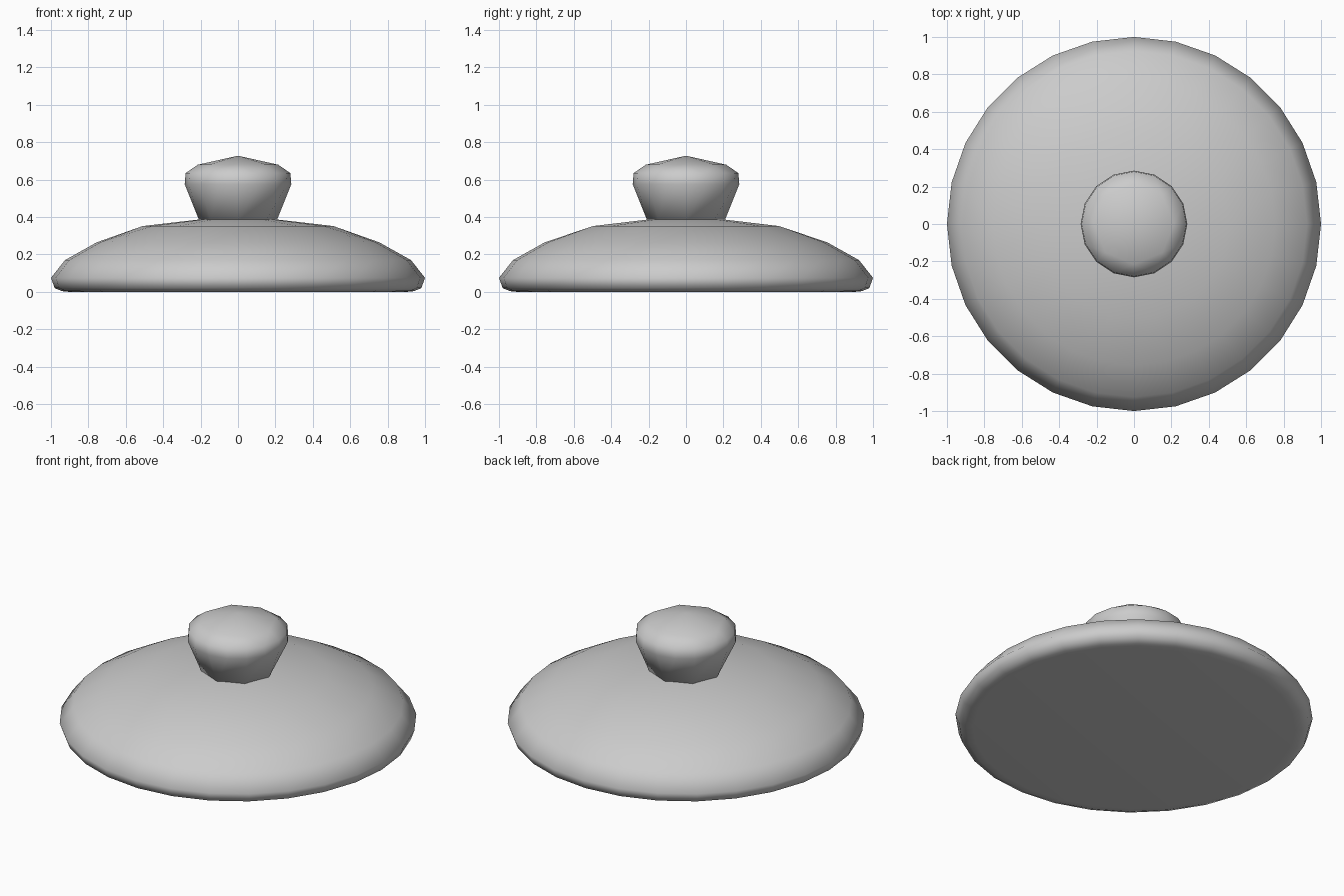
import bpy, bmesh
from math import cos, sin, tau, radians

default = bpy.data.objects.get("Cube")
if default:
    bpy.data.objects.remove(default)

# Single plain grey finish
grey = bpy.data.materials.new("plain_grey")
grey.use_nodes = True
colour = (0.6, 0.6, 0.6, 1)
grey.diffuse_color = colour
grey.node_tree.nodes["Principled BSDF"].inputs["Base Color"].default_value = colour


def turned_part(name, profile):
    """Turn (radius, height, sides) rings, bottom to top, into a closed solid."""
    bm = bmesh.new()
    rings = [[bm.verts.new((r * cos(tau * i / n), r * sin(tau * i / n), z))
              for i in range(n)] for r, z, n in profile]
    for low, high in zip(rings, rings[1:]):
        steps = max(len(low), len(high))

        def pick(ring, i):
            return ring[(i * len(ring) // steps) % len(ring)]

        for i in range(steps):
            corners = [pick(low, i), pick(low, i + 1), pick(high, i + 1), pick(high, i)]
            bm.faces.new(list(dict.fromkeys(corners)))
    bmesh.ops.recalc_face_normals(bm, faces=bm.faces)
    mesh = bpy.data.meshes.new(name)
    bm.to_mesh(mesh)
    bm.free()
    mesh.materials.append(grey)
    part = bpy.data.objects.new(name, mesh)
    bpy.context.collection.objects.link(part)
    bpy.ops.object.select_all(action="DESELECT")
    part.select_set(True)
    bpy.context.view_layer.objects.active = part
    bpy.ops.object.shade_smooth_by_angle(angle=radians(75))
    return part


# Domed lid with a rounded rim and flat underside
S = 28
turned_part("lid", [(0, 0, 1), (0.9, 0, S), (0.94, 0.004, S), (0.98, 0.02, S),
                    (1, 0.075, S), (0.925, 0.17, S), (0.755, 0.265, S),
                    (0.51, 0.352, S // 2), (0.2, 0.388, S // 2), (0, 0.395, 1)])

# Flared knob with a shallow pointed cap
K = 16
turned_part("knob", [(0, 0.37, 1), (0.205, 0.375, K // 2), (0.285, 0.575, K),
                     (0.28, 0.635, K), (0.215, 0.68, K // 2), (0, 0.728, 1)])
